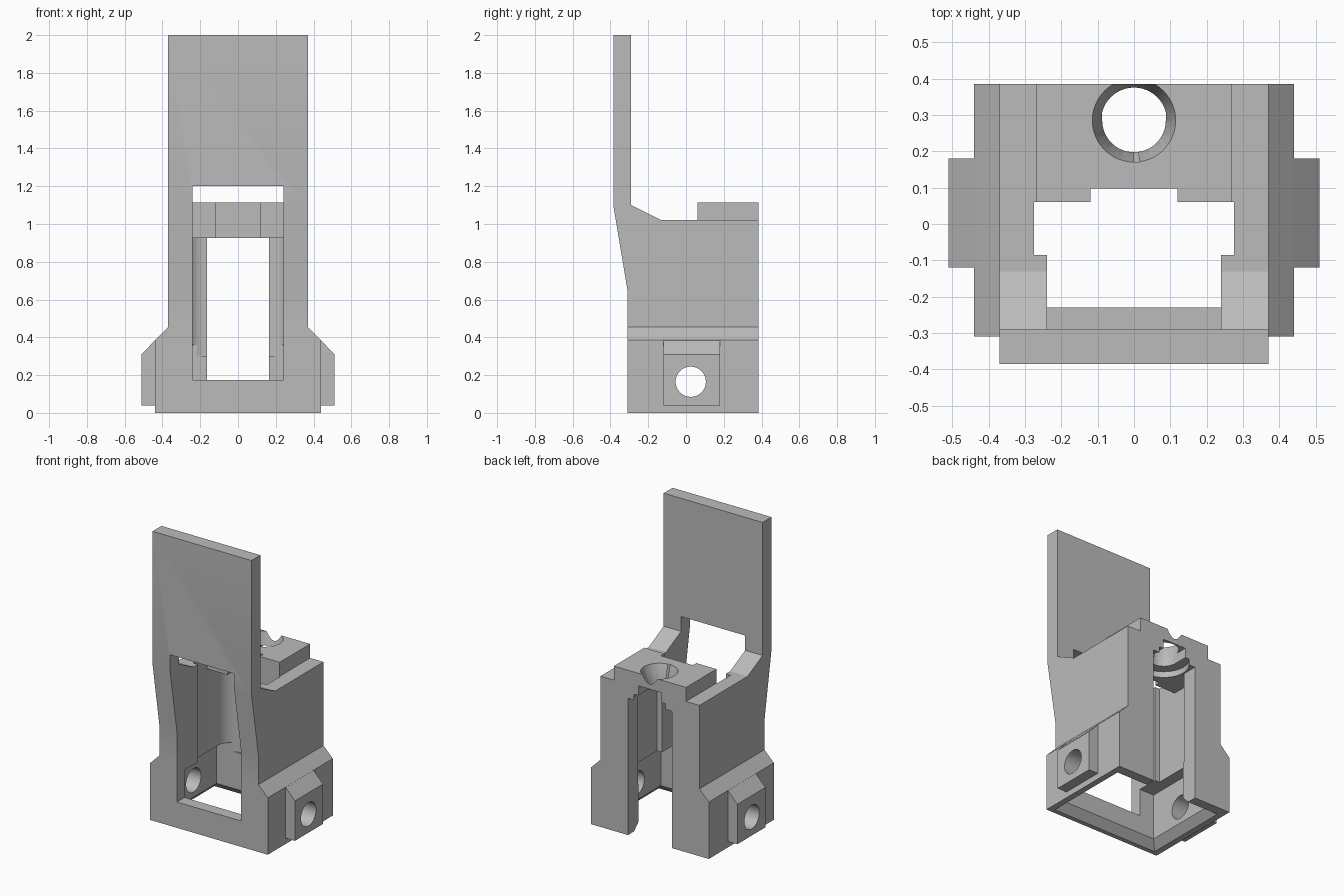
import bpy, bmesh, math
from mathutils import Vector

cube = bpy.data.objects.get("Cube")
if cube:
    bpy.data.objects.remove(cube, do_unlink=True)

grey = bpy.data.materials.new("plain_grey")
grey.use_nodes = True
grey.diffuse_color = (0.5, 0.5, 0.5, 1)
grey.node_tree.nodes["Principled BSDF"].inputs["Base Color"].default_value = (0.5, 0.5, 0.5, 1)


def finish(name, bm):
    bmesh.ops.recalc_face_normals(bm, faces=bm.faces)
    mesh = bpy.data.meshes.new(name)
    bm.to_mesh(mesh)
    bm.free()
    mesh.materials.append(grey)
    ob = bpy.data.objects.new(name, mesh)
    bpy.context.collection.objects.link(ob)
    return ob


def prism(name, outline, axis, low, high):
    """Extrude a 2D outline along the x, y or z axis."""
    place = {"x": lambda a, b: (low, a, b),
             "y": lambda a, b: (a, low, b),
             "z": lambda a, b: (a, b, low)}[axis]
    bm = bmesh.new()
    face = bm.faces.new([bm.verts.new(place(a, b)) for a, b in outline])
    moved = bmesh.ops.extrude_face_region(bm, geom=[face])["geom"]
    step = Vector([high - low if axis == k else 0 for k in "xyz"])
    bmesh.ops.translate(bm, vec=step, verts=[v for v in moved if isinstance(v, bmesh.types.BMVert)])
    return finish(name, bm)


def box(name, half, y0, y1, z0, z1):
    return prism(name, [(-half, y0), (half, y0), (half, y1), (-half, y1)], "z", z0, z1)


def mirrored(points):
    return points + [(-a, b) for a, b in reversed(points)]


def arc(cx, cy, r, start, end, steps):
    angles = [math.radians(start + (end - start) * i / steps) for i in range(steps + 1)]
    return [(cx + r * math.cos(t), cy + r * math.sin(t)) for t in angles]


def loft(name, lower, z0, upper, z1):
    """Solid between two outlines with equal point counts."""
    bm = bmesh.new()
    a = [bm.verts.new((x, y, z0)) for x, y in lower]
    b = [bm.verts.new((x, y, z1)) for x, y in upper]
    bm.faces.new(a)
    bm.faces.new(b)
    for i in range(len(a)):
        j = (i + 1) % len(a)
        bm.faces.new((a[i], a[j], b[j], b[i]))
    return finish(name, bm)


def rect(half, y0, y1):
    return [(-half, y0), (half, y0), (half, y1), (-half, y1)]


def combine(target, tools, operation):
    for tool in tools:
        mod = target.modifiers.new(tool.name, "BOOLEAN")
        mod.operation, mod.object, mod.solver = operation, tool, "EXACT"
        bpy.context.view_layer.objects.active = target
        bpy.ops.object.modifier_apply(modifier=mod.name)
        bpy.data.objects.remove(tool, do_unlink=True)


FRONT, BACK = -0.31, 0.385
HOLE_Y = 0.285

# Tower with its tall front plate
mount = prism("mount_housing", [
    (FRONT, 0), (BACK, 0), (BACK, 1.02), (-0.13, 1.02), (-0.29, 1.1),
    (-0.29, 2), (-0.385, 2), (-0.385, 1.1), (FRONT, 0.65)], "x", -0.37, 0.37)

# Wider foot, side bosses and raised clamp block
combine(mount, [
    prism("foot", mirrored([(0.44, 0), (0.44, 0.385), (0.37, 0.455)]), "y", FRONT, BACK),
    prism("side_bosses", mirrored([(0.51, 0.04), (0.51, 0.31), (0.43, 0.395)]), "y", -0.12, 0.18),
    box("clamp_block", 0.27, 0.055, BACK, 0.95, 1.115),
], "UNION")

# Window, chambers, rear slot, stepped clamp hole and cross bore
rounded = [(0.275, -0.085)] + arc(0.175, 0.18, 0.1, 0, 90, 10)
u_slot = [(0.0875, 0.5)] + arc(0, HOLE_Y, 0.0875, 0, -180, 32) + [(-0.0875, 0.5)]
combine(mount, [
    box("window", 0.24, -0.6, -0.08, 0.175, 1.2),
    prism("upper_chamber", mirrored(rounded), "z", 0.3, 0.925),
    box("open_top", 0.275, -0.085, 0.06, 0.9, 1.3),
    box("block_notch", 0.12, 0, 0.097, 0.9, 1.3),
    box("lower_chamber", 0.35, -0.23, 0.27, -0.1, 0.36),
    loft("bottom_flare", rect(0.4, -0.28, 0.32), -0.001, rect(0.35, -0.23, 0.27), 0.05),
    box("rear_slot", 0.165, 0.2, 0.6, -0.1, 0.925),
    prism("neck_recess", arc(0, HOLE_Y, 0.155, 0, 352.5, 47), "z", 0.9, 0.965),
    prism("neck_slot", u_slot, "z", 0.9, 1.03),
    loft("clamp_taper", arc(0, HOLE_Y, 0.0875, 0, 352.5, 47), 1.02,
         arc(0, HOLE_Y, 0.115, 0, 352.5, 47), 1.116),
    prism("cross_bore", arc(0.025, 0.165, 0.08, 0, 352.5, 47), "x", -0.7, 0.7),
], "DIFFERENCE")

# Smooth curved walls, crisp edges
bpy.ops.object.select_all(action="DESELECT")
mount.select_set(True)
bpy.context.view_layer.objects.active = mount
bpy.ops.object.shade_smooth_by_angle(angle=math.radians(20))
